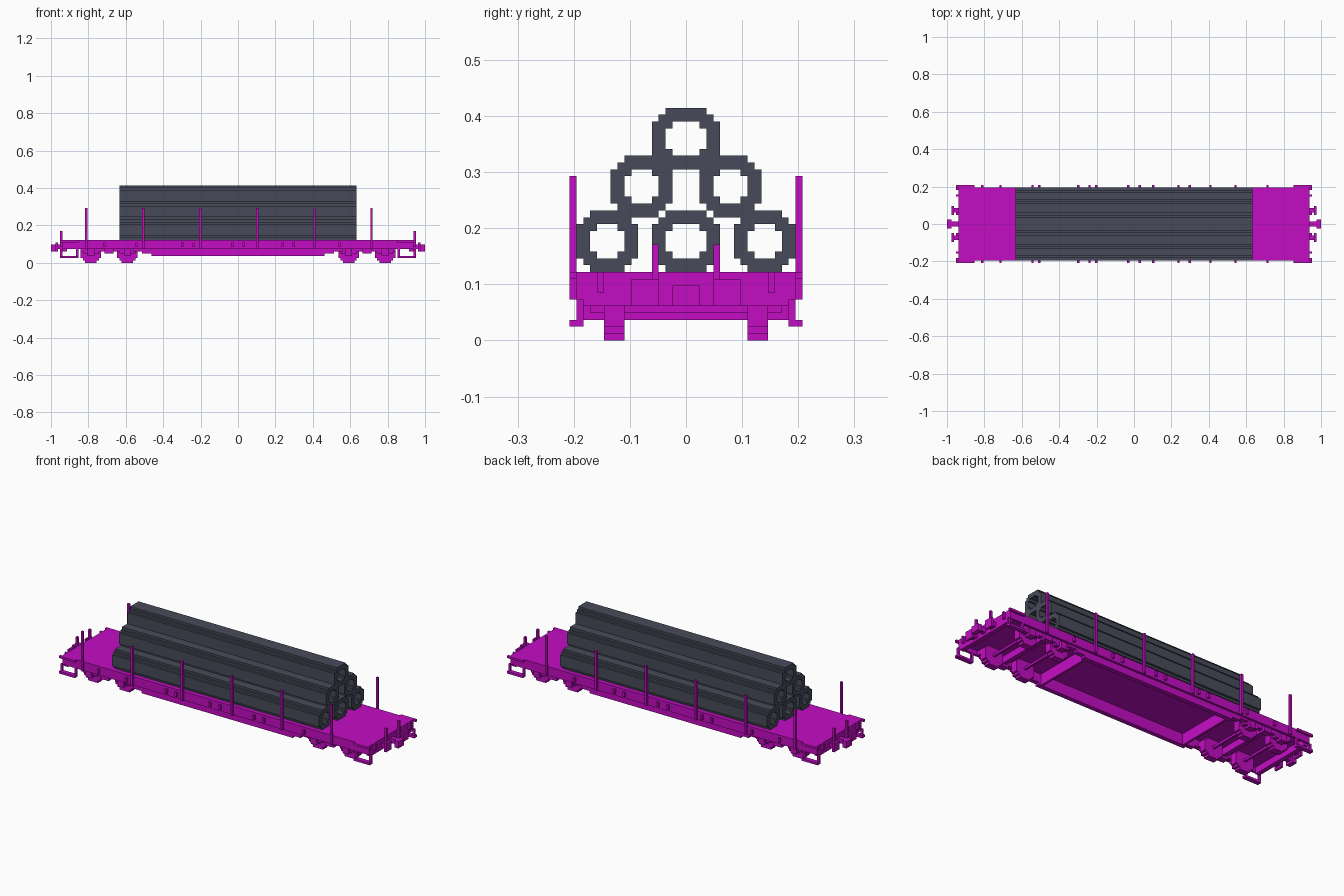
import bpy, bmesh
from mathutils import Vector

if "Cube" in bpy.data.objects:
    bpy.data.objects.remove(bpy.data.objects["Cube"], do_unlink=True)

V = 2 / 164  # size of one block


def material(name, rgb):
    m = bpy.data.materials.new(name)
    m.use_nodes = True
    color = (*rgb, 1)
    m.diffuse_color = color
    m.node_tree.nodes["Principled BSDF"].inputs["Base Color"].default_value = color
    return m


magenta = material("magenta", (0.55, 0.004, 0.55))
slate = material("slate grey", (0.064, 0.071, 0.102))


def finish(name, bm, mat):
    bmesh.ops.recalc_face_normals(bm, faces=bm.faces)
    bmesh.ops.scale(bm, vec=(V, V, V), verts=bm.verts)
    mesh = bpy.data.meshes.new(name)
    bm.to_mesh(mesh)
    bm.free()
    mesh.materials.append(mat)
    obj = bpy.data.objects.new(name, mesh)
    bpy.context.collection.objects.link(obj)


def blocks(name, boxes, mirror=""):
    """Boxes given as x, y and z ranges in blocks, repeated across mirrored axes."""
    bm = bmesh.new()
    for sx in ((1, -1) if "x" in mirror else (1,)):
        for sy in ((1, -1) if "y" in mirror else (1,)):
            for xr, yr, zr in boxes:
                lo, hi = Vector((xr[0], yr[0], zr[0])), Vector((xr[1], yr[1], zr[1]))
                verts = bmesh.ops.create_cube(bm, size=1)["verts"]
                for v in verts:
                    p = (lo + hi) / 2 + v.co * (hi - lo)
                    v.co = (p.x * sx, p.y * sy, p.z)
    finish(name, bm, magenta)


def stepped_loop(w, h, steps):
    """Rectangle outline with stair-cut corners."""
    q = []
    for i in range(steps + 1):
        q.append((w - i, h - steps + i))
        if i < steps:
            q.append((w - i - 1, h - steps + i))
    left = [(-y, z) for y, z in reversed(q)]
    top = q + left
    return top + [(-y, -z) for y, z in top]


def pipe(name, y, z, half_width):
    bm = bmesh.new()
    edges = []
    for w, h, steps in ((half_width, 4.5, 2), (half_width - 2, 2.5, 1)):
        verts = [bm.verts.new((-52, y + a, z + b)) for a, b in stepped_loop(w, h, steps)]
        edges += [bm.edges.new((a, b)) for a, b in zip(verts, verts[1:] + verts[:1])]
    bmesh.ops.triangle_fill(bm, edges=edges, use_beauty=True)
    out = bmesh.ops.extrude_face_region(bm, geom=bm.faces[:], use_keep_orig=True)
    moved = [g for g in out["geom"] if isinstance(g, bmesh.types.BMVert)]
    bmesh.ops.translate(bm, vec=(104, 0, 0), verts=moved)
    finish(name, bm, slate)


# Pipe stack
pipe("pipe_bottom_centre", 0, 14.5, 5)
pipe("pipe_top", 0, 29.5, 5)
for side, s in (("left", 1), ("right", -1)):
    pipe("pipe_bottom_" + side, s * 11.5, 14.5, 4.5)
    pipe("pipe_middle_" + side, s * 6.5, 22.5, 4.5)

# Deck, side rails and end beams
blocks("deck", [((-77, 77), (-16, 16), (8, 10))])
blocks("side_rail", [((-77, 77), (15, 16), (6, 8))], "y")
blocks("end_beam", [((75, 77), (-15, 15), (5, 8))], "x")

# Stepped belly girders and their cross members
blocks("belly_girder", [((-46, 46), (13, 15), (5, 8)),
                        ((-42, 42), (13, 15), (4, 5)),
                        ((-38, 38), (13, 15), (3, 4))], "y")
blocks("belly_cross_member", [((36, 37), (-13, 13), (3, 8))], "x")

# Tall stakes along both sides
blocks("side_stakes", [((-67 + 25 * i, -66 + 25 * i), (16, 17), (6, 24))
                       for i in range(6)], "y")

# Stake pockets on the rails
blocks("rail_pockets", [((x, x + 1), (16, 17), (7, 9)) for x in (2, 19, 24, 44, 58)], "xy")

# Short end stakes
blocks("end_stakes", [((77, 78), (4, 5), (6, 14))], "xy")

# Wheels, axles and bogie frames
wheels, axles, bogie = [], [], [((44, 69), (12, 14), (5, 7))]
for c in (48.5, 64.5):
    for z0, z1, r in ((0, 1, 2.5), (1, 2, 3.5), (2, 7, 4.5), (7, 8, 3.5)):
        wheels.append(((c - r, c + r), (9, 12), (z0, z1)))
    axles.append(((c - .5, c + .5), (-9, 9), (4, 5)))
    bogie.append(((c - 1.5, c + 1.5), (12, 15), (3, 6)))
    bogie.append(((c - 3.5, c + 3.5), (12, 14), (4, 6)))
bogie.append(((54.5, 58.5), (12, 15), (4, 8)))
blocks("wheels", wheels, "xy")
blocks("axles", axles, "x")
blocks("bogie_frames", bogie, "xy")
blocks("bogie_bolster", [((55.5, 57.5), (-12, 12), (5, 8))], "x")

# Corner steps
blocks("corner_steps", [((70, 78), (15, 17), (2, 3)),
                        ((70, 71), (15, 16), (3, 6)),
                        ((77, 78), (15, 16), (3, 6)),
                        ((70, 78), (16, 17), (9, 10))], "xy")

# Buffers and couplers
blocks("buffers", [((77, 80), (5, 7), (6, 8)),
                   ((79, 80), (4, 8), (5, 9)),
                   ((77, 78), (12, 13), (7, 10))], "xy")
blocks("couplers", [((77, 80), (-1, 1), (6, 8)),
                    ((80, 82), (-2, 2), (5, 8))], "x")
